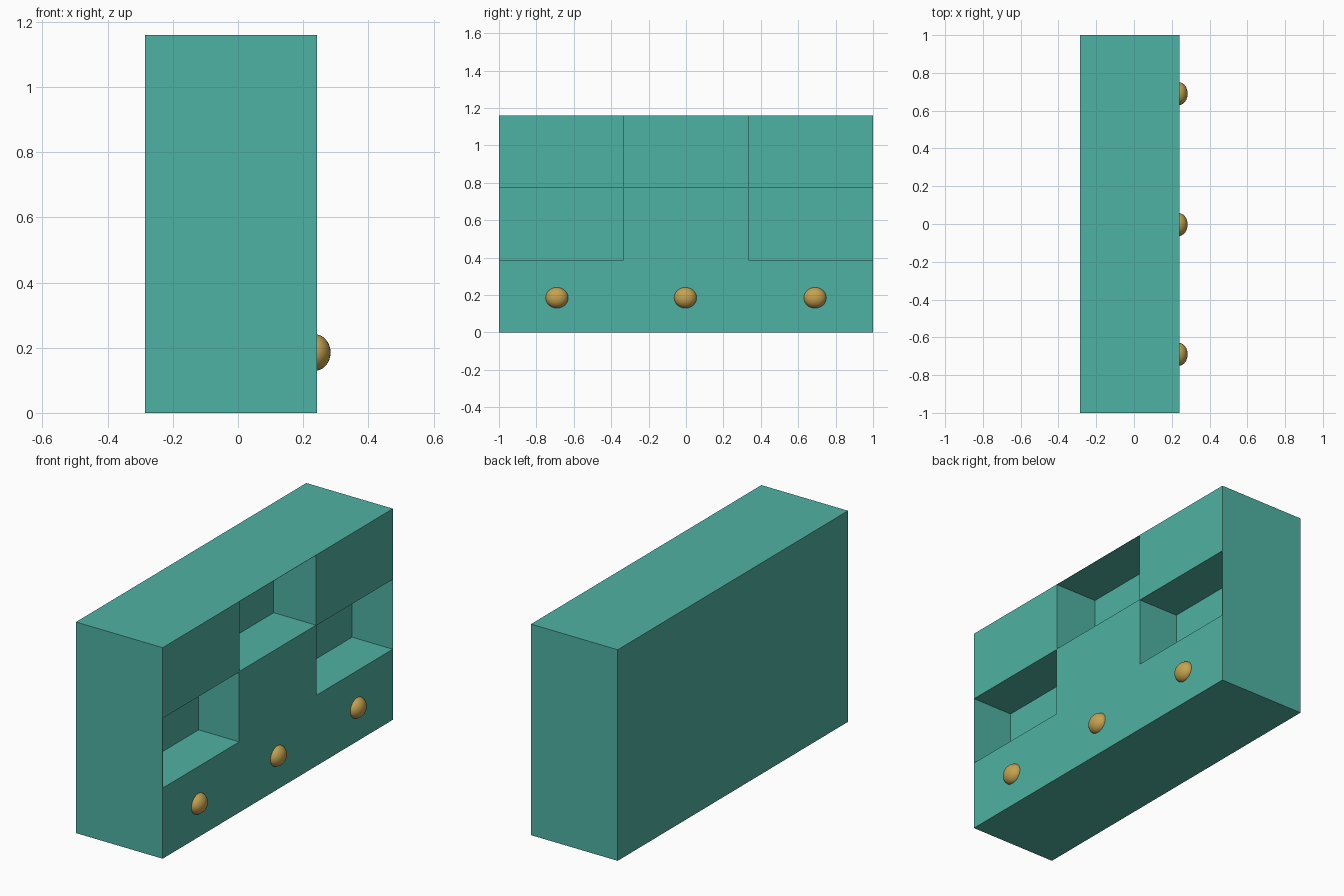
import bpy

if "Cube" in bpy.data.objects:
    bpy.data.objects.remove(bpy.data.objects["Cube"])

X0, X1 = -0.285, 0.242      # back and front of the cabinet
HEIGHT = 1.16
ROW, COL = HEIGHT / 3, 2 / 3
SKIN = 0.0015               # paper-thin walls around the open cubbies


def material(name, color):
    m = bpy.data.materials.new(name)
    m.diffuse_color = color
    m.use_nodes = True
    m.node_tree.nodes["Principled BSDF"].inputs["Base Color"].default_value = m.diffuse_color
    return m


def box(name, lo, hi):
    center = [(a + b) / 2 for a, b in zip(lo, hi)]
    bpy.ops.mesh.primitive_cube_add(size=1, location=center)
    ob = bpy.context.object
    ob.name = name
    ob.scale = [b - a for a, b in zip(lo, hi)]
    bpy.ops.object.transform_apply(location=True, rotation=False, scale=True)
    return ob


teal = material("teal_paint", (0.078, 0.445, 0.366, 1))
brass = material("brass", (0.56, 0.36, 0.08, 1))

# Cabinet body
cabinet = box("cabinet", (X0, -1, 0), (X1, 1, HEIGHT))
cabinet.data.materials.append(teal)

# Open cubbies: (column, row, depth) on a 3 x 3 grid
for col, row, depth in ((0, 1, 0.247), (2, 1, 0.247), (1, 2, 0.257)):
    y, z = -1 + col * COL, row * ROW
    cutter = box("cubby_cutter", (X1 - depth, y + SKIN, z + SKIN),
                 (X1 + 0.1, y + COL - SKIN, z + ROW - SKIN))
    cutter.hide_render = True
    mod = cabinet.modifiers.new("cubby", 'BOOLEAN')
    mod.operation = 'DIFFERENCE'
    mod.solver = 'EXACT'
    mod.object = cutter
    bpy.context.view_layer.objects.active = cabinet
    bpy.ops.object.modifier_apply(modifier=mod.name)
    bpy.data.objects.remove(cutter)

# Round drawer knobs, half sunk into the front
for name, y in (("left_knob", -0.69), ("middle_knob", -0.003), ("right_knob", 0.69)):
    bpy.ops.mesh.primitive_uv_sphere_add(segments=32, ring_count=16, radius=1,
                                         location=(0.236, y, 0.185))
    knob = bpy.context.object
    knob.name = name
    knob.scale = (0.048, 0.061, 0.056)
    bpy.ops.object.transform_apply(location=True, rotation=False, scale=True)
    bpy.ops.object.shade_smooth()
    knob.data.materials.append(brass)
